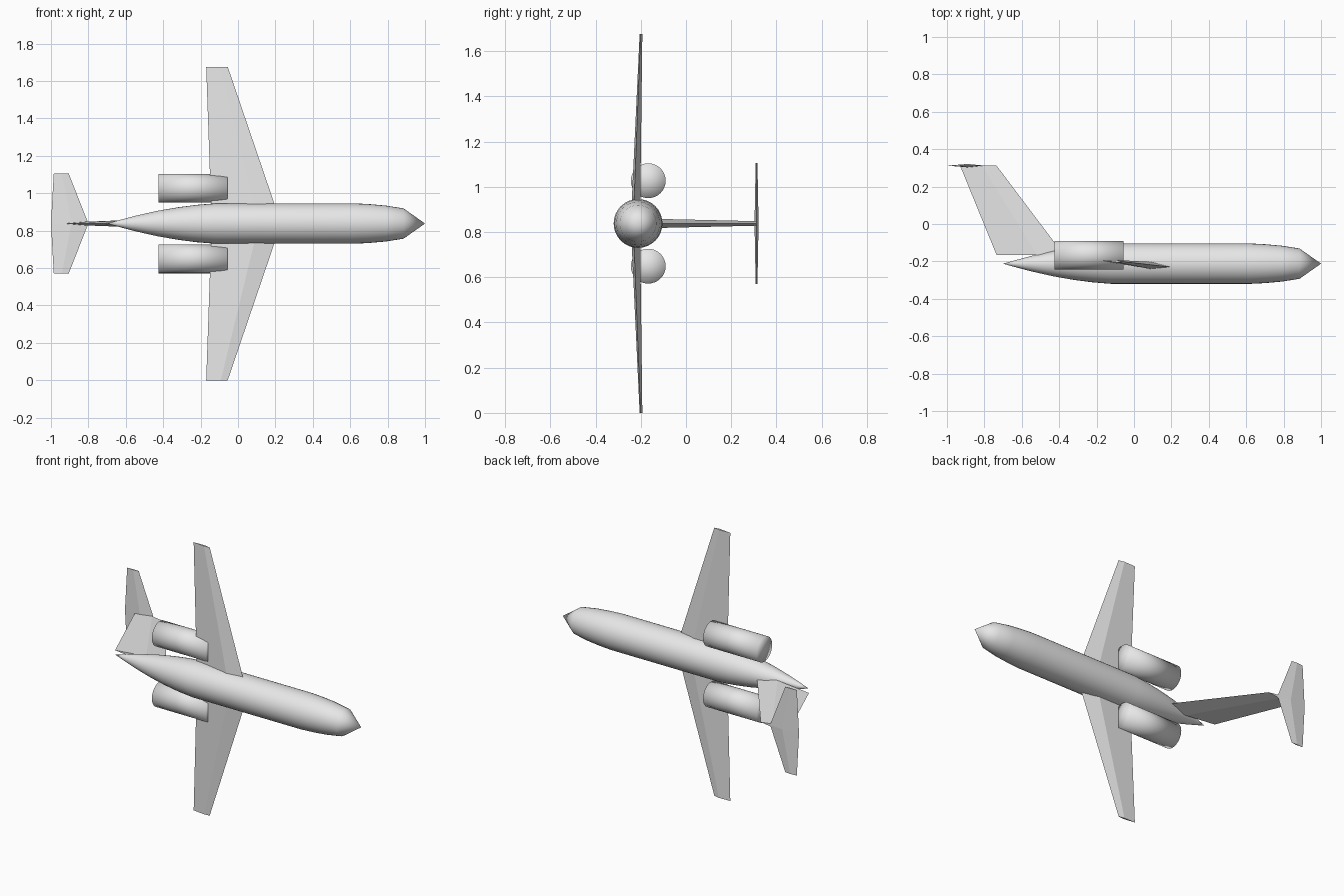
import bpy
import bmesh
import math
from mathutils import Matrix, Vector

cube = bpy.data.objects.get("Cube")
if cube:
    bpy.data.objects.remove(cube, do_unlink=True)

paint = bpy.data.materials.new("light_grey")
paint.use_nodes = True
GREY = (0.8, 0.8, 0.8, 1)
paint.diffuse_color = GREY
paint.node_tree.nodes["Principled BSDF"].inputs["Base Color"].default_value = GREY

AXIS_Y, AXIS_Z = -0.212, 0.838   # fuselage centre line
UP, SIDE = Vector((0, 1, 0)), Vector((0, 0, 1))


def finish(name, bm, smooth_angle=None):
    bmesh.ops.recalc_face_normals(bm, faces=bm.faces)
    mesh = bpy.data.meshes.new(name)
    bm.to_mesh(mesh)
    bm.free()
    obj = bpy.data.objects.new(name, mesh)
    bpy.context.collection.objects.link(obj)
    mesh.materials.append(paint)
    if smooth_angle:
        bpy.ops.object.select_all(action='DESELECT')
        obj.select_set(True)
        bpy.context.view_layer.objects.active = obj
        bpy.ops.object.shade_smooth_by_angle(angle=math.radians(smooth_angle))
    return obj


def lathe(name, profile, y, z, smooth_angle, steps=32):
    """Revolve (x, radius) points around a line along x."""
    bm = bmesh.new()
    points = [bm.verts.new((x, y + r, z)) for x, r in profile]
    edges = [bm.edges.new(pair) for pair in zip(points, points[1:])]
    bmesh.ops.spin(bm, geom=points + edges, cent=(0, y, z), axis=(1, 0, 0),
                   angle=math.tau, steps=steps)
    bmesh.ops.remove_doubles(bm, verts=bm.verts, dist=0.0005)
    return finish(name, bm, smooth_angle)


def aerofoil(name, sections, thick_dir, crest=0.32):
    """Loft four-sided sections: (leading point, trailing point, thickness)."""
    bm = bmesh.new()
    rings = []
    for lead, trail, thick in sections:
        lead, trail = Vector(lead), Vector(trail)
        mid = lead.lerp(trail, crest)
        offset = thick_dir * thick / 2
        rings.append([bm.verts.new(p) for p in (lead, mid + offset, trail, mid - offset)])
    for a, b in zip(rings, rings[1:]):
        for i in range(4):
            j = (i + 1) % 4
            bm.faces.new((a[i], a[j], b[j], b[i]))
    bm.faces.new(rings[0])
    bm.faces.new(rings[-1])
    return finish(name, bm)


# Fuselage with pointed nose and long tapering tail
lathe("fuselage", [(-0.70, 0), (-0.64, 0.017), (-0.55, 0.041), (-0.43, 0.068),
                   (-0.32, 0.087), (-0.22, 0.1), (-0.12, 0.108), (0.62, 0.108),
                   (0.70, 0.104), (0.79, 0.096), (0.885, 0.081), (1.0, 0)],
      AXIS_Y, AXIS_Z, 45)

# Wings and engines on both sides
for label, s in (("left", 1), ("right", -1)):
    root, tip = AXIS_Z + s * 0.09, AXIS_Z + s * 0.838
    aerofoil(label + "_wing", [((0.20, -0.23, root), (-0.144, -0.203, root), 0.038),
                               ((-0.055, -0.201, tip), (-0.17, -0.195, tip), 0.012)], UP)
    lathe(label + "_engine", [(-0.425, 0), (-0.425, 0.077), (-0.055, 0.077), (-0.055, 0)],
          -0.167, AXIS_Z + s * 0.189, 120)

# Swept tail fin
aerofoil("tail_fin", [((-0.375, -0.165, AXIS_Z), (-0.735, -0.165, AXIS_Z), 0.042),
                      ((-0.735, 0.312, AXIS_Z), (-0.93, 0.312, AXIS_Z), 0.02)], SIDE, 0.4)

# Tailplane across the top of the fin
tail_tips = [((-0.905, 0.312, AXIS_Z + s * 0.267), (-0.985, 0.312, AXIS_Z + s * 0.267), 0.008)
             for s in (1, -1)]
centre = ((-0.80, 0.312, AXIS_Z), (-1.0, 0.312, AXIS_Z), 0.018)
aerofoil("tailplane", [tail_tips[0], centre, tail_tips[1]], UP, 0.45)
